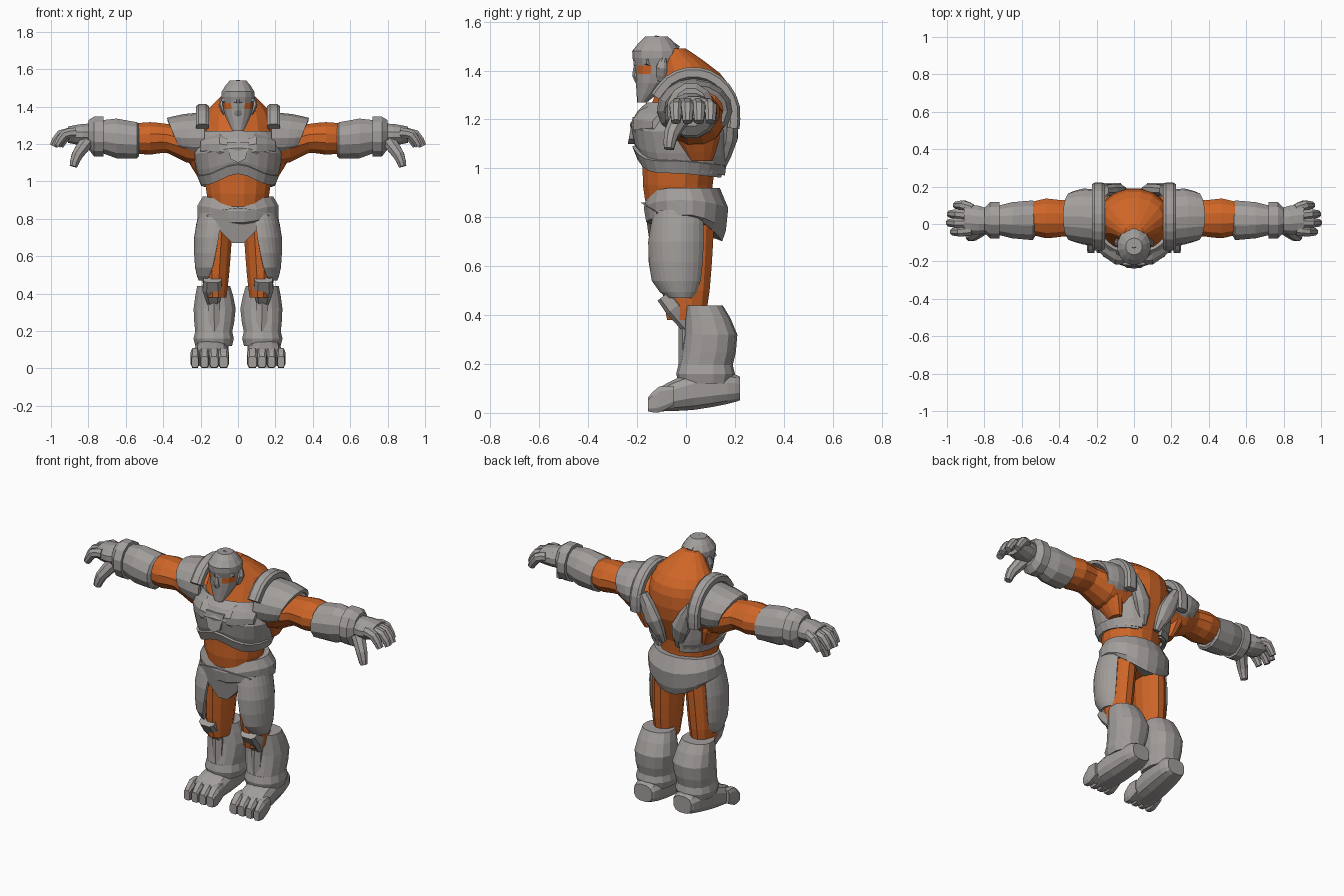
import bpy, bmesh, math
from mathutils import Vector

if "Cube" in bpy.data.objects:
    bpy.data.objects.remove(bpy.data.objects["Cube"])


def material(name, red, green, blue):
    mat = bpy.data.materials.new(name)
    mat.use_nodes = True
    colour = (red, green, blue, 1)
    mat.diffuse_color = colour
    mat.node_tree.nodes["Principled BSDF"].inputs["Base Color"].default_value = colour
    return mat


GREY = material("stone_grey", red=.36, green=.34, blue=.33)
ORANGE = material("burnt_orange", red=.62, green=.13, blue=.02)
X, Y, Z = Vector((1, 0, 0)), Vector((0, 1, 0)), Vector((0, 0, 1))


def ring(x=0, y=0, z=0, wide=.1, deep=None):
    """Cross-section centre with its two radii."""
    return Vector((x, y, z, wide, wide if deep is None else deep))


def refine(rings):
    """Insert a smoothly interpolated ring between each neighbouring pair."""
    result = []
    last = len(rings) - 1
    for k in range(last):
        before, after = rings[max(k - 1, 0)], rings[min(k + 2, last)]
        here, there = rings[k], rings[k + 1]
        result += [here, ((here + there) * 9 - before - after) / 16]
    return result + [rings[last]]


def finish(name, bm, mat, mirror):
    mesh = bpy.data.meshes.new(name)
    bm.to_mesh(mesh)
    bm.free()
    mesh.materials.append(mat)
    part = bpy.data.objects.new(name, mesh)
    bpy.context.collection.objects.link(part)
    if mirror:
        part.modifiers.new("mirror", 'MIRROR')
    return part


def loft(name, mat, *rings, across=X, axis=None, sides=12, power=1, arc=None,
         shift=None, curved=True, mirror=True):
    """Skin the rings; an arc of angles gives an open, thickened shell."""
    bm = bmesh.new()
    rings = refine(rings) if curved else rings
    last = len(rings) - 1
    loops = []
    for k, section in enumerate(rings):
        centre, along = section.to_3d(), axis
        if along is None:
            step = rings[min(k + 1, last)] - rings[max(k - 1, 0)]
            along = step.to_3d().normalized()
        u = (across - along * across.dot(along)).normalized()
        v = along.cross(u)
        start, end = arc(k / last) if arc else (180 / sides, 360 + 180 / sides)
        loop = []
        for i in range(sides + bool(arc)):
            angle = math.radians(start + (end - start) * i / sides)
            c, s = math.cos(angle), math.sin(angle)
            point = centre + u * section[3] * math.copysign(abs(c) ** power, c)
            point += v * section[4] * math.copysign(abs(s) ** power, s)
            if shift:
                point += along * shift(k / last, s)
            loop.append(bm.verts.new(point))
        loops.append(loop)
    for low, high in zip(loops, loops[1:]):
        for i in range(sides):
            j = (i + 1) % len(low)
            bm.faces.new((low[i], low[j], high[j], high[i]))
    if not arc:
        bm.faces.new(loops[0][::-1])
        bm.faces.new(loops[-1])
        bmesh.ops.recalc_face_normals(bm, faces=bm.faces)
    part = finish(name, bm, mat, mirror)
    if arc:
        solid = part.modifiers.new("thickness", 'SOLIDIFY')
        solid.thickness, solid.offset = .02, -1
        if mirror:
            part.modifiers.move(1, 0)
    return part


def plate(name, half, front, slope, bend=0, depth=.05):
    """Symmetric raised plate from the right half of its outline, listed downwards."""
    bm = bmesh.new()
    outline = half + [(-x, z) for x, z in reversed(half) if x]
    top = outline[0][1]
    faces = []
    for back in (0, depth):
        faces.append([bm.verts.new((x, front + slope * (top - z) + bend * x * x + back, z))
                      for x, z in outline])
        bm.faces.new(faces[-1])
    for i in range(len(outline)):
        bm.faces.new((faces[0][i - 1], faces[0][i], faces[1][i], faces[1][i - 1]))
    bmesh.ops.recalc_face_normals(bm, faces=bm.faces)
    finish(name, bm, GREY, mirror=False)


# Torso, neck and the muscles below the arms
loft("torso", ORANGE, ring(z=.74, wide=.12, deep=.1), ring(y=-.03, z=.87, wide=.16, deep=.14),
     ring(y=-.03, z=1, wide=.18, deep=.15), ring(z=1.15, wide=.21, deep=.18),
     ring(y=.03, z=1.3, wide=.19, deep=.16), ring(y=.02, z=1.39, wide=.16, deep=.12),
     ring(y=-.05, z=1.49, wide=.05), axis=Z, sides=16, mirror=False)
loft("side_muscle", ORANGE, ring(x=.19, y=.06, z=1.03, wide=.03, deep=.05),
     ring(x=.22, y=.05, z=1.12, wide=.055, deep=.09), ring(x=.24, y=.04, z=1.2, wide=.06, deep=.1),
     axis=Z)

# Chest armour, open along the spine and arched over the belly
loft("chest_armour", GREY, ring(y=-.01, z=.99, wide=.2, deep=.18),
     ring(y=-.02, z=1.15, wide=.24, deep=.21), ring(z=1.27, wide=.2, deep=.16),
     axis=Z, sides=22, mirror=False,
     arc=lambda f: (-250 + 35 * f ** 3, 70 - 35 * f ** 3),
     shift=lambda f, s: (1 - f) * (.06 * max(0, -s) ** 6 - .02 * max(0, s)))
loft("chest_hem", GREY, ring(y=-.02, z=.98, wide=.2, deep=.18),
     ring(y=-.02, z=1.03, wide=.22, deep=.2), axis=Z, sides=22, curved=False, mirror=False,
     arc=lambda f: (-245, 65), shift=lambda f, s: .06 * max(0, -s) ** 6 - .02 * max(0, s))
loft("pectoral_plate", GREY, ring(x=.01, y=-.13, z=1.17, wide=.08, deep=.06),
     ring(x=.1, y=-.12, z=1.18, wide=.1, deep=.08), ring(x=.2, y=-.06, z=1.18, wide=.08, deep=.05),
     across=Y, axis=X)
plate("chest_badge", [(.06, 1.21), (.04, 1.12), (0, 1.1)], front=-.218, slope=-.18)
loft("back_plate", GREY, ring(x=.16, y=.18, z=1.27, wide=.03), ring(x=.09, y=.18, z=1.13, wide=.055, deep=.035),
     ring(x=.05, y=.14, z=1, wide=.02), sides=8)

# Shoulder collars swept over each shoulder, with pads outside them
sweep = [math.radians(28 * i - 15) for i in range(8)]
loft("shoulder_collar", GREY, *[ring(x=.19, y=.03 + .17 * math.cos(a), z=1.21 + .18 * math.sin(a),
                                     wide=.036, deep=.026) for a in sweep[:-1]],
     sides=8, power=.6)
loft("shoulder_pad", GREY, ring(x=.18, y=.03, z=1.24, wide=.15, deep=.13),
     ring(x=.27, y=.04, z=1.24, wide=.15, deep=.12), ring(x=.34, y=.04, z=1.24, wide=.13, deep=.1),
     across=Y, axis=X, arc=lambda f: (-50, 230), shift=lambda f, s: .04 * s * f)

# Arms, gauntlets and hands
loft("arm", ORANGE, ring(x=.14, y=.03, z=1.19, wide=.12), ring(x=.28, y=.04, z=1.2, wide=.12, deep=.1),
     ring(x=.38, y=.03, z=1.23, wide=.1, deep=.08), ring(x=.47, y=.03, z=1.23, wide=.11, deep=.09),
     ring(x=.58, y=.03, z=1.23, wide=.08), across=Y, axis=X)
loft("gauntlet", GREY, ring(x=.53, y=.02, z=1.22, wide=.09), ring(x=.54, y=.02, z=1.22, wide=.11, deep=.1),
     ring(x=.65, y=.02, z=1.23, wide=.1, deep=.11), ring(x=.73, y=.02, z=1.24, wide=.08, deep=.09),
     across=Y, axis=X, curved=False)
loft("wrist_band", GREY, ring(x=.72, y=.02, z=1.24, wide=.1, deep=.11),
     ring(x=.77, y=.02, z=1.24, wide=.1, deep=.11), ring(x=.8, y=.02, z=1.25, wide=.07, deep=.08),
     across=Y, axis=X, curved=False)
loft("palm", GREY, ring(x=.77, y=.02, z=1.25, wide=.06), ring(x=.83, y=.02, z=1.25, wide=.08, deep=.06),
     ring(x=.91, y=.03, z=1.25, wide=.08, deep=.045), across=Y, axis=X)
for i in range(4):
    side = .1 - .047 * i
    reach = .99 - 6 * (side - .02) ** 2
    loft("finger", GREY, ring(x=.87, y=side * .8, z=1.26, wide=.03),
         ring(x=reach - .04, y=side, z=1.25, wide=.028), ring(x=reach, y=side, z=1.19, wide=.02),
         across=Y, sides=8)
loft("thumb", GREY, ring(x=.81, y=-.02, z=1.21, wide=.04), ring(x=.86, y=-.06, z=1.14, wide=.032),
     ring(x=.88, y=-.07, z=1.08, wide=.022), across=Y, sides=8)

# Belt, dipping at the front and low over the seat
loft("belt", GREY, ring(z=.8, wide=.2, deep=.15), ring(z=.81, wide=.22, deep=.165),
     ring(z=.87, wide=.22, deep=.175), ring(y=-.01, z=.92, wide=.19, deep=.15),
     axis=Z, sides=20, mirror=False, curved=False,
     shift=lambda f, s: -.03 * max(0, -s) ** 4 - .1 * (1 - f) * max(0, s) ** 2)
plate("groin_guard", [(0, .86), (.08, .85), (.17, .82), (.1, .74), (.03, .67)],
      front=-.185, slope=.2, bend=2)

# Legs
loft("thigh", ORANGE, ring(x=.12, z=.38, wide=.06, deep=.08), ring(x=.12, z=.5, wide=.075, deep=.1),
     ring(x=.11, z=.7, wide=.08, deep=.115), ring(x=.1, z=.85, wide=.08, deep=.12), axis=Z)
loft("thigh_armour", GREY, ring(x=.15, y=-.02, z=.47, wide=.06, deep=.06),
     ring(x=.13, y=-.03, z=.54, wide=.1, deep=.11), ring(x=.12, y=-.03, z=.7, wide=.115, deep=.125),
     ring(x=.12, y=-.02, z=.83, wide=.09, deep=.11), axis=Z,
     arc=lambda f: (-75 - 35 * f, 55))
loft("knee_guard", GREY, ring(x=.13, y=.02, z=.34, wide=.03), ring(x=.137, y=-.05, z=.43, wide=.055, deep=.04),
     ring(x=.137, y=-.09, z=.48, wide=.05, deep=.035), sides=8, power=.6, curved=False)
loft("shin_armour", GREY, ring(x=.13, y=.08, z=.19, wide=.1, deep=.11),
     ring(x=.125, y=.1, z=.32, wide=.115, deep=.11), ring(x=.13, y=.07, z=.44, wide=.09, deep=.08),
     axis=Z, sides=14, power=.85)
loft("shin_cuff", GREY, ring(x=.13, y=.08, z=.12, wide=.1, deep=.11),
     ring(x=.13, y=.08, z=.16, wide=.11, deep=.12), ring(x=.13, y=.08, z=.2, wide=.1, deep=.11),
     axis=Z, sides=14, power=.85, curved=False)
loft("shin_ridge", GREY, ring(x=.125, z=.15, wide=.03), ring(x=.13, z=.4, wide=.04, deep=.03),
     sides=6, curved=False)

# Feet
loft("foot", GREY, ring(x=.15, y=-.11, z=.055, wide=.09, deep=.05),
     ring(x=.14, y=.03, z=.09, wide=.09, deep=.08), ring(x=.13, y=.17, z=.1, wide=.08, deep=.065),
     ring(x=.13, y=.22, z=.1, wide=.06, deep=.05), axis=Y, power=.75)
for i in range(4):
    centre, width = .077 + .051 * i, .03 - .002 * i
    loft("toe", GREY, ring(x=centre, y=-.155, z=.035, wide=width * .8, deep=.03),
         ring(x=centre, y=-.11, z=.055, wide=width, deep=.055),
         ring(x=centre, y=-.05, z=.07, wide=width * .8, deep=.04), axis=Y, sides=8, power=.55)

# Head with an uncovered strip around the eyes
head = loft("head", GREY, ring(y=-.18, z=1.27, wide=.03, deep=.02), ring(y=-.135, z=1.35, wide=.07),
            ring(y=-.12, z=1.42, wide=.085, deep=.09), ring(y=-.12, z=1.48, wide=.09, deep=.1),
            ring(y=-.12, z=1.54, wide=.045), axis=Z, sides=14, mirror=False)
head.data.materials.append(ORANGE)
for face in head.data.polygons:
    spot = face.center
    if 1.38 < spot.z < 1.42 and spot.y < -.13 and abs(spot.x) > .025:
        face.material_index = 1
loft("brow", GREY, ring(y=-.205, z=1.43, wide=.015), ring(x=.08, y=-.15, z=1.435, wide=.015),
     across=Y, sides=6, curved=False)
loft("head_ridge", GREY, ring(y=-.2, z=1.43, wide=.02), ring(y=-.12, z=1.53, wide=.025, deep=.015),
     ring(y=-.03, z=1.49, wide=.02, deep=.01), sides=6, mirror=False)
loft("nose", GREY, ring(y=-.18, z=1.34, wide=.03, deep=.02), ring(y=-.2, z=1.38, wide=.02),
     ring(y=-.2, z=1.43, wide=.01), axis=Z, sides=6, mirror=False)
loft("ear", GREY, ring(x=.07, y=-.1, z=1.36, wide=.01, deep=.02),
     ring(x=.09, y=-.1, z=1.41, wide=.015, deep=.025), ring(x=.08, y=-.09, z=1.45, wide=.01), sides=8)
